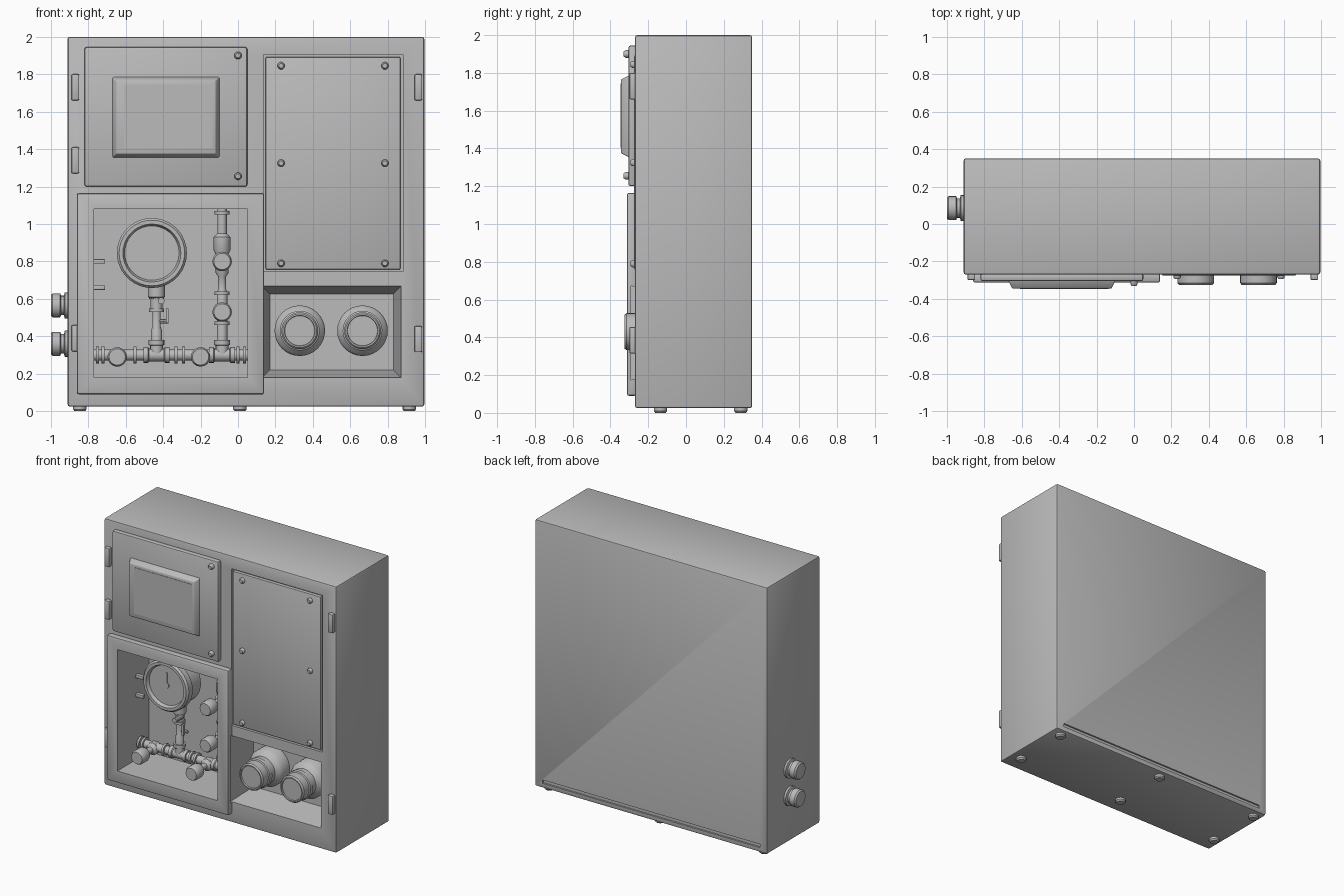
import bpy, bmesh, math
from mathutils import Vector

gray = bpy.data.materials.new("cabinet_gray")
gray.diffuse_color = (0.5, 0.5, 0.5, 1)


def finish(name, bm, smooth=True):
    bmesh.ops.recalc_face_normals(bm, faces=bm.faces)
    me = bpy.data.meshes.new(name)
    bm.to_mesh(me)
    bm.free()
    me.materials.append(gray)
    ob = bpy.data.objects.new(name, me)
    bpy.context.collection.objects.link(ob)
    if smooth:
        shade(ob)
    return ob


def shade(ob):
    bpy.ops.object.select_all(action='DESELECT')
    ob.select_set(True)
    bpy.context.view_layer.objects.active = ob
    bpy.ops.object.shade_smooth_by_angle(angle=math.radians(35))


def box(name, x, y, z, bevel=0.0, front_inset=0.0, back_inset=0.0):
    """Box from ranges; front/back faces may be shrunk to taper it."""
    bm = bmesh.new()
    bmesh.ops.create_cube(bm, size=1)
    for v in bm.verts:
        inset = front_inset if v.co.y < 0 else back_inset
        sx, sz = (1 if v.co.x > 0 else -1), (1 if v.co.z > 0 else -1)
        v.co = ((x[0] + x[1]) / 2 + sx * ((x[1] - x[0]) / 2 - inset),
                y[0] if v.co.y < 0 else y[1],
                (z[0] + z[1]) / 2 + sz * ((z[1] - z[0]) / 2 - inset))
    if bevel:
        bmesh.ops.bevel(bm, geom=bm.edges[:], offset=bevel, segments=2,
                        profile=0.5, affect='EDGES')
    return finish(name, bm)


def lathe(name, origin, axis, profile, n=24):
    """Closed turned part; profile holds (radius, distance along axis)."""
    bm = bmesh.new()
    q = Vector((0, 0, 1)).rotation_difference(Vector(axis))
    rings = []
    for r, h in profile:
        rings.append([bm.verts.new(Vector(origin) + q @ Vector(
            (r * math.cos(2 * math.pi * i / n), r * math.sin(2 * math.pi * i / n), h)))
            for i in range(n)])
    for a, b in zip(rings, rings[1:]):
        for i in range(n):
            bm.faces.new((a[i], a[(i + 1) % n], b[(i + 1) % n], b[i]))
    bm.faces.new(rings[0])
    bm.faces.new(rings[-1])
    return finish(name, bm)


def cut(ob, cutters):
    for c in cutters:
        m = ob.modifiers.new("cut", 'BOOLEAN')
        m.operation, m.solver, m.object = 'DIFFERENCE', 'EXACT', c
        bpy.context.view_layer.objects.active = ob
        bpy.ops.object.modifier_apply(modifier=m.name)
    shade(ob)


FRONT = -0.27
OUT = (0, -1, 0)

# Cabinet body and the raised frame of the lower left window
body = box("cabinet_body", (-0.91, 0.995), (FRONT, 0.35), (0.025, 2.0), 0.012)
frame = box("window_frame", (-0.86, 0.14), (-0.313, -0.262), (0.09, 1.165), 0.012)

# Cut the piping bay, the knob bay, the panel pocket and the rear slot
bay = box("piping_bay_cutter", (-0.77, 0.05), (-0.5, 0.06), (0.18, 1.08))
knob_bay = box("knob_bay_cutter", (0.125, 0.875), (-0.29, -0.06), (0.175, 0.672),
               back_inset=0.045)
pocket = box("panel_pocket_cutter", (0.135, 0.88), (-0.4, -0.25), (0.745, 1.905))
slot = box("rear_slot_cutter", (-0.85, 0.93), (0.338, 0.4), (0.06, 0.085))
cut(body, [bay, knob_bay, pocket, slot])
cut(frame, [bay, knob_bay])
for c in (bay, knob_bay, pocket, slot):
    c.hide_render = True
    c.hide_viewport = True

# Upper left display door with its raised screen bezel
box("display_door", (-0.82, 0.05), (-0.305, -0.262), (1.2, 1.945), 0.012)
box("screen_bezel", (-0.675, -0.095), (-0.345, -0.295), (1.35, 1.79), 0.006,
    front_inset=0.025)
box("screen", (-0.61, -0.135), (-0.348, -0.34), (1.405, 1.745))

# Right access panel
box("access_panel", (0.148, 0.867), (-0.274, -0.24), (0.757, 1.892), 0.005)

# Screws
screw = [(0.02, 0), (0.02, 0.012), (0.013, 0.022)]
for x, z in ((0.0, 1.9), (0.0, 1.255)):
    lathe("door_screw", (x, -0.3, z), OUT, [(0.02, 0), (0.02, 0.02), (0.013, 0.03)], 12)
for x in (0.23, 0.785):
    for z in (1.845, 1.325, 0.79):
        lathe("panel_screw", (x, -0.272, z), OUT, screw, 10)

# Hinges along both outer edges
for x, heights in ((-0.87, (1.73, 1.34, 0.39)), (0.962, (1.73, 0.385))):
    for z in heights:
        box("hinge", (x - 0.02, x + 0.022), (-0.3, -0.26), (z - 0.07, z + 0.07), 0.008)

# Large twin knobs
for x in (0.33, 0.665):
    lathe("knob", (x, -0.05, 0.43), OUT,
          [(0.135, 0), (0.135, 0.09), (0.125, 0.105), (0.1, 0.13), (0.1, 0.165),
           (0.106, 0.17), (0.106, 0.2), (0.098, 0.205), (0.098, 0.265),
           (0.09, 0.275), (0.082, 0.275), (0.08, 0.265)], 32)

# Pressure gauge with a raised rim, its pointer and rear stem
lathe("gauge", (-0.46, 0.0, 0.845), OUT,
      [(0.15, 0), (0.17, 0.02), (0.17, 0.13), (0.187, 0.14), (0.187, 0.185),
       (0.175, 0.2), (0.155, 0.2), (0.145, 0.175)], 36)
lathe("gauge_hub", (-0.46, -0.17, 0.845), OUT, [(0.02, 0), (0.02, 0.012)], 12)
box("gauge_pointer", (-0.465, -0.455), (-0.182, -0.174), (0.845, 0.94))
box("gauge_bracket", (-0.52, -0.4), (-0.03, 0.07), (0.8, 0.9))

# Pipe runs
PY = -0.06
lathe("main_pipe", (-0.78, PY, 0.3), (1, 0, 0), [(0.03, 0), (0.03, 0.84)], 16)
lathe("gauge_pipe", (-0.435, PY, 0.3), (0, 0, 1),
      [(0.03, 0), (0.03, 0.13), (0.022, 0.15), (0.022, 0.24), (0.032, 0.25),
       (0.032, 0.3), (0.045, 0.31), (0.045, 0.38), (0.03, 0.4)], 16)
lathe("riser_pipe", (-0.085, PY, 0.3), (0, 0, 1),
      [(0.028, 0), (0.028, 0.33), (0.022, 0.35), (0.022, 0.42), (0.035, 0.44),
       (0.035, 0.54), (0.045, 0.56), (0.045, 0.63), (0.025, 0.65), (0.025, 0.79)], 16)

# Tees and collars on the pipes
for x in (-0.435, -0.085):
    lathe("tee", (x - 0.07, PY, 0.3), (1, 0, 0),
          [(0.042, 0), (0.042, 0.025), (0.034, 0.03), (0.034, 0.11),
           (0.042, 0.115), (0.042, 0.14)], 16)
    lathe("tee_branch", (x, PY, 0.3), (0, 0, 1),
          [(0.034, 0), (0.034, 0.05), (0.042, 0.055), (0.042, 0.08)], 16)
for x in (-0.75, -0.72, -0.55, -0.33, -0.29, 0.0, 0.035):
    lathe("pipe_collar", (x - 0.008, PY, 0.3), (1, 0, 0), [(0.046, 0), (0.046, 0.016)], 12)
for x, z in ((-0.435, 0.6), (-0.435, 0.53), (-0.085, 0.46), (-0.085, 0.62), (-0.085, 1.05)):
    lathe("riser_collar", (x, PY, z), (0, 0, 1), [(0.04, 0), (0.04, 0.02)], 12)

# Valves with front-facing handwheels
for x, z in ((-0.645, 0.29), (-0.2, 0.29), (-0.085, 0.8), (-0.085, 0.53)):
    lathe("valve", (x, PY + 0.035, z), OUT,
          [(0.035, 0), (0.045, 0.02), (0.045, 0.06), (0.022, 0.08), (0.022, 0.14),
           (0.046, 0.15), (0.052, 0.165), (0.052, 0.225), (0.044, 0.24)], 16)
lathe("bleed_valve", (-0.41, PY - 0.01, 0.59), OUT, [(0.018, 0), (0.018, 0.09)], 10)
box("bleed_lever", (-0.385, -0.37), (-0.11, -0.09), (0.47, 0.55))
lathe("bleed_stem", (-0.435, PY, 0.48), (1, 0, 0), [(0.012, 0), (0.012, 0.065)], 8)

# Small clips on the bay side wall
for z in (0.8, 0.66):
    box("wall_clip", (-0.775, -0.71), (-0.1, -0.07), (z - 0.012, z + 0.012), 0.003)

# Side cable ports
for z in (0.565, 0.36):
    lathe("side_port", (-0.9, 0.085, z), (-1, 0, 0),
          [(0.07, 0), (0.07, 0.025), (0.052, 0.03), (0.052, 0.045),
           (0.064, 0.05), (0.064, 0.09), (0.055, 0.1)], 20)

# Feet
for x in (-0.845, 0.01, 0.915):
    for y in (-0.135, 0.29):
        lathe("foot", (x, y, 0.0), (0, 0, 1), [(0.028, 0), (0.036, 0.01), (0.036, 0.035)], 14)
